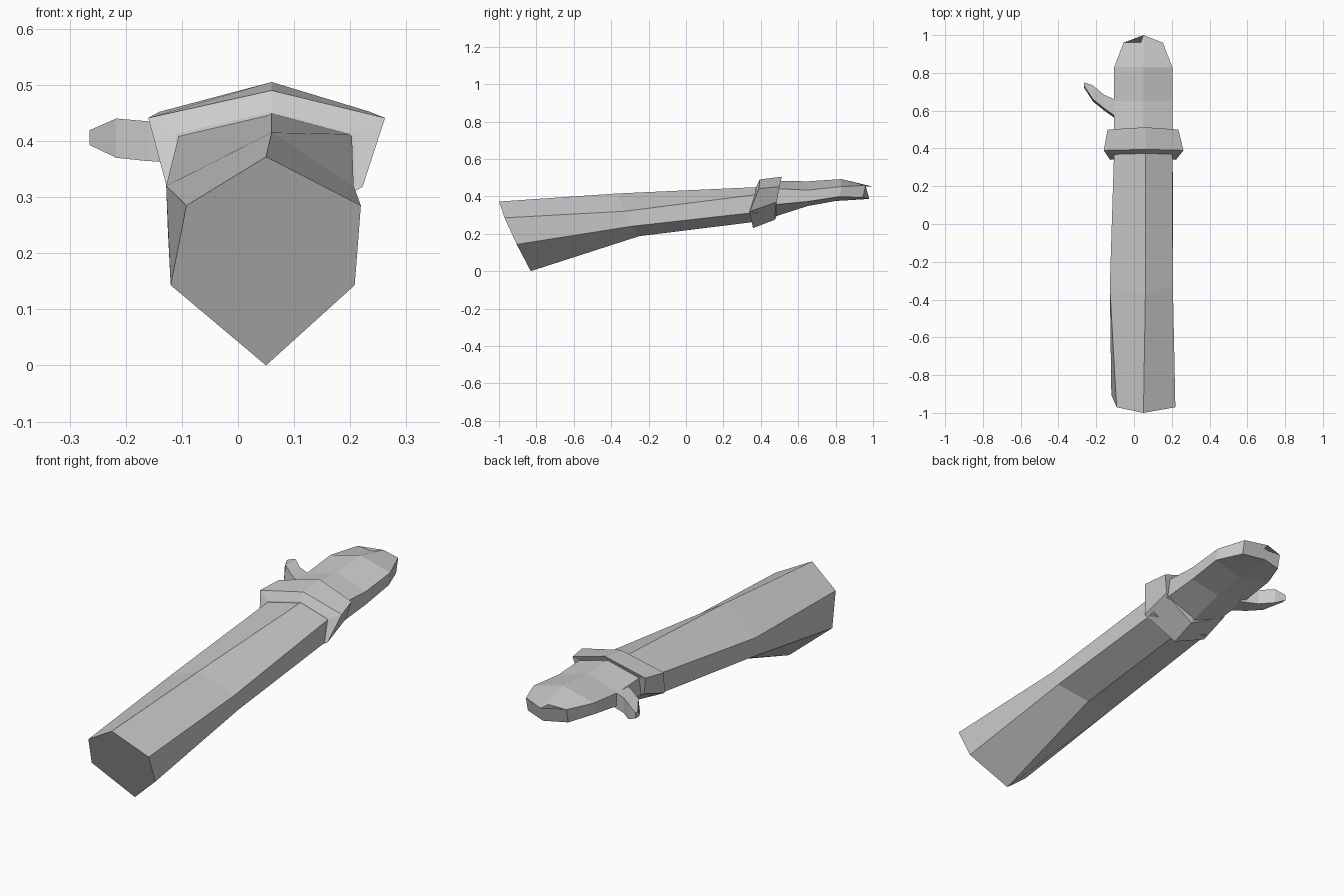
import bpy, bmesh

if "Cube" in bpy.data.objects:
    bpy.data.objects.remove(bpy.data.objects["Cube"])


def section(top, up, low, bottom, x_up, x_low, x_mid=0.055):
    """Six-sided ring: (y, z) of ridge, upper sides, lower sides and keel, plus (left, right) x pairs."""
    return [(x_mid, *top), (x_up[1], *up), (x_low[1], *low),
            (x_mid, *bottom), (x_low[0], *low), (x_up[0], *up)]


def loft(name, rings):
    """Skin a row of rings and close both ends."""
    bm = bmesh.new()
    loops = [[bm.verts.new(p) for p in ring] for ring in rings]
    n = len(loops[0])
    for a, b in zip(loops, loops[1:]):
        for i in range(n):
            j = (i + 1) % n
            bm.faces.new((a[i], a[j], b[j], b[i]))
    bm.faces.new(loops[0][::-1])
    bm.faces.new(loops[-1])
    bmesh.ops.recalc_face_normals(bm, faces=bm.faces[:])
    mesh = bpy.data.meshes.new(name)
    bm.to_mesh(mesh)
    bm.free()
    obj = bpy.data.objects.new(name, mesh)
    bpy.context.collection.objects.link(obj)
    return obj


# Sleeve, flaring down toward the open end
loft("sleeve", [
    section((-1.0, .372), (-.97, .285), (-.905, .143), (-.83, 0), (-.092, .219), (-.12, .208), .05),
    section((-.37, .415), (-.33, .32), (-.29, .24), (-.25, .187), (-.128, .206), (-.125, .203), .06),
    section((.40, .45), (.40, .412), (.38, .315), (.38, .265), (-.105, .203), (-.105, .205), .06),
])

# Cuff band, tilted around the wrist
loft("cuff", [
    section((.375, .452), (.37, .413), (.345, .325), (.365, .25), (-.11, .207), (-.115, .21), .06),
    section((.395, .49), (.39, .441), (.34, .318), (.358, .23), (-.16, .262), (-.127, .222), .06),
    section((.512, .505), (.50, .452), (.485, .37), (.475, .275), (-.14, .235), (-.125, .215), .06),
    section((.50, .483), (.495, .44), (.48, .36), (.485, .297), (-.105, .203), (-.105, .203), .06),
])

# Mitten hand, tapering to a flat rounded tip
sides = (-.105, .203)
tip = (-.055, .153)
loft("hand", [
    section((.47, .483), (.47, .442), (.47, .355), (.47, .29), sides, sides, .05),
    section((.65, .48), (.65, .433), (.65, .372), (.65, .348), sides, sides, .05),
    section((.83, .492), (.83, .452), (.82, .398), (.80, .375), sides, sides, .05),
    section((1.0, .452), (.96, .458), (.945, .393), (.98, .386), tip, tip, .05),
])

# Thumb, curving out from the side of the hand
thumb_path = [  # x, back y, front y, bottom z, top z
    (-.08, .65, .545, .362, .433),
    (-.16, .685, .602, .364, .435),
    (-.217, .733, .648, .37, .44),
    (-.265, .75, .722, .393, .419),
]
loft("thumb", [[(x, back, low), (x, back, high), (x, front + .012, high), (x, front, low)]
               for x, back, front, low, high in thumb_path])
